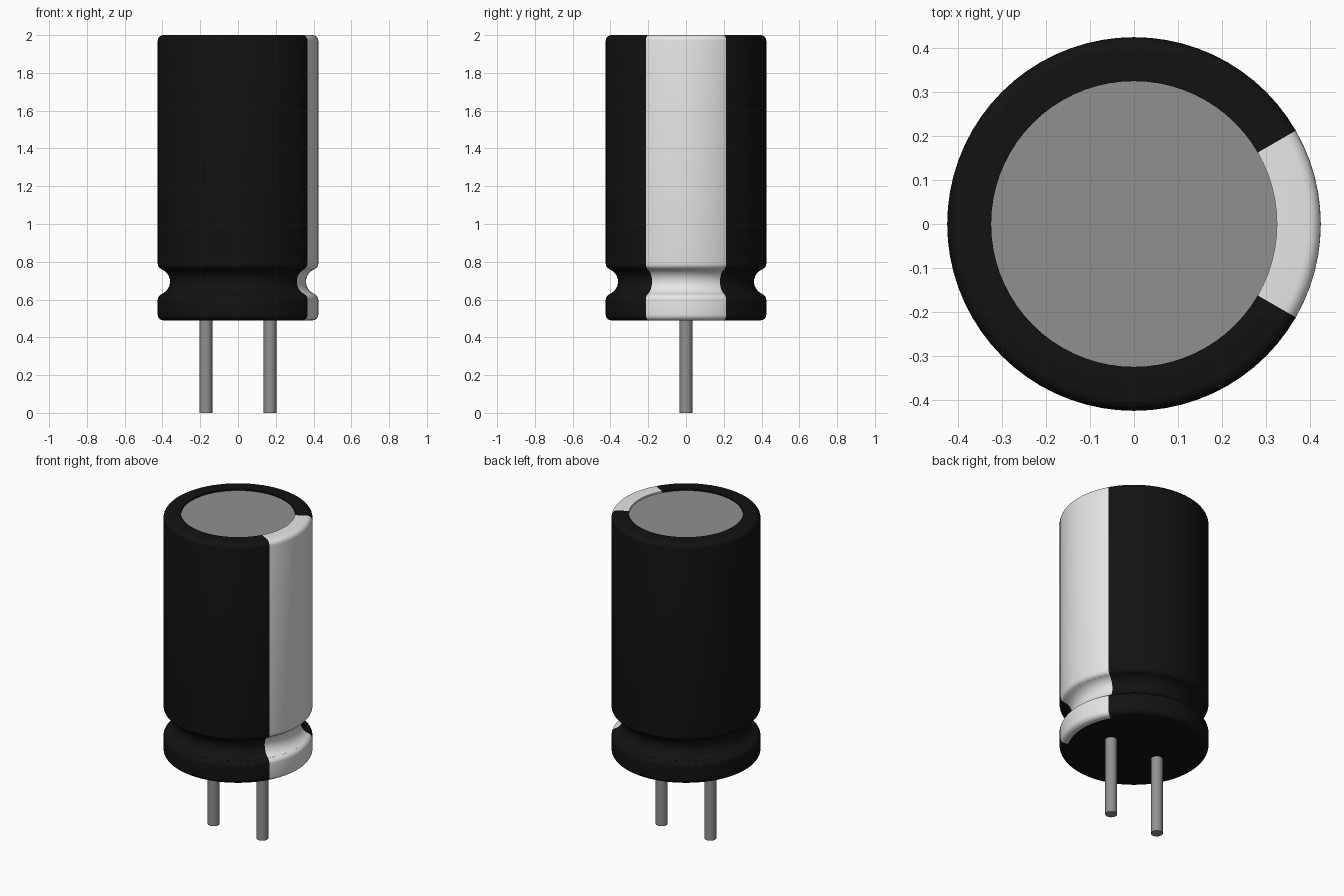
import bpy, bmesh, math
from mathutils import Matrix

if "Cube" in bpy.data.objects:
    bpy.data.objects.remove(bpy.data.objects["Cube"])


def material(name, value, metallic=0.0):
    mat = bpy.data.materials.new(name)
    mat.use_nodes = True
    color = (value, value, value, 1)
    mat.diffuse_color = color
    mat.node_tree.nodes["Principled BSDF"].inputs["Base Color"].default_value = color
    return mat


black = material("black sleeve", 0.006)
white = material("pale stripe", 0.8)
grey = material("grey metal", 0.28)


def finish(bm, name, mats):
    bmesh.ops.recalc_face_normals(bm, faces=bm.faces)
    mesh = bpy.data.meshes.new(name)
    bm.to_mesh(mesh)
    bm.free()
    obj = bpy.data.objects.new(name, mesh)
    bpy.context.collection.objects.link(obj)
    for mat in mats:
        mesh.materials.append(mat)
    bpy.ops.object.select_all(action='DESELECT')
    obj.select_set(True)
    bpy.context.view_layer.objects.active = obj
    bpy.ops.object.shade_smooth_by_angle(angle=math.radians(35))
    return obj


def arc(r, z, radius, start, end, steps=6):
    angles = [math.radians(start + (end - start) * i / steps) for i in range(steps + 1)]
    return [(r + radius * math.cos(a), z + radius * math.sin(a)) for a in angles]


# Sleeve: rounded cylinder with a crimped groove, revolved
R, BASE, TOP, ROUND, RIM = 0.425, 0.49, 2.0, 0.03, 0.325
GROOVE = 0.695
profile = [(0, BASE), (0.38, BASE)]
profile += arc(R - ROUND, BASE + ROUND, ROUND, -90, 0)
profile += arc(R - 0.03, GROOVE - 0.095, 0.03, 0, 70, 4)
profile += arc(R + 0.005, GROOVE, 0.07, 250, 110, 12)
profile += arc(R - 0.03, GROOVE + 0.095, 0.03, -70, 0, 4)
profile += arc(R - ROUND, TOP - ROUND, ROUND, 0, 90)
profile += [(RIM, TOP), (RIM, TOP - 0.012)]

bm = bmesh.new()
verts = [bm.verts.new((r, 0, z)) for r, z in profile]
edges = [bm.edges.new(pair) for pair in zip(verts, verts[1:])]
bmesh.ops.spin(bm, geom=verts + edges, cent=(0, 0, 0), axis=(0, 0, 1),
               angle=math.tau, steps=72, use_duplicate=False)
bmesh.ops.remove_doubles(bm, verts=bm.verts, dist=0.0005)

# Polarity stripe: a 60 degree sector on the left side, leaving the underside black
for face in bm.faces:
    c = face.calc_center_median()
    in_sector = abs(math.atan2(c.y, c.x)) < math.radians(30)
    underside = c.z < BASE + 0.001 and c.xy.length < 0.37
    face.material_index = int(in_sector and not underside)
finish(bm, "sleeve", [black, white])


def cylinder(name, radius, bottom, top, x, sides):
    bm = bmesh.new()
    bmesh.ops.create_cone(bm, cap_ends=True, segments=sides, radius1=radius, radius2=radius,
                          depth=top - bottom,
                          matrix=Matrix.Translation((x, 0, (top + bottom) / 2)))
    return finish(bm, name, [grey])


# Metal top plate and the two wire leads
cylinder("top_plate", RIM, TOP - 0.03, TOP - 0.01, 0, 72)
for side, x in (("left", 0.17), ("right", -0.17)):
    cylinder(side + "_lead", 0.034, 0, BASE + 0.02, x, 20)
